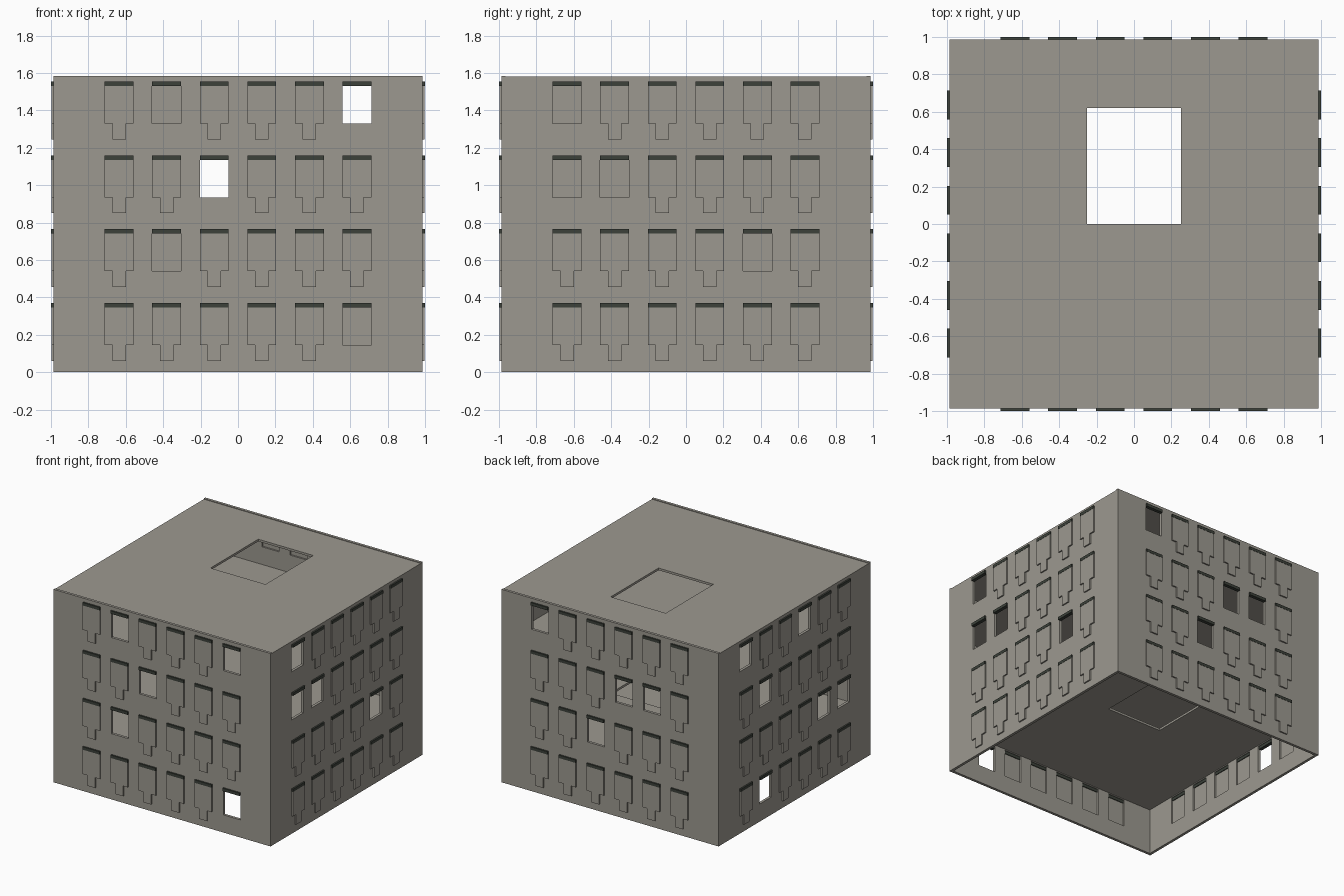
import bpy, bmesh, math
from mathutils import Matrix

if "Cube" in bpy.data.objects:
    bpy.data.objects.remove(bpy.data.objects["Cube"])

STORY, HALF, THICK, TOP = 0.395, 0.987, 0.022, 1.585
COLS = [-0.635 + 0.254 * i for i in range(6)]
WIN_W, SILL, HEAD = 0.155, 0.145, 0.37
HOLE = (-0.25, 0.25, 0.0, 0.62)          # stair opening in every slab

# Open (unglazed) windows per wall: (storey, column seen from outside)
OPEN = {
    "front": {(0, 5), (1, 1), (2, 2), (3, 1), (3, 5)},
    "right": {(3, 0), (2, 0), (2, 1), (1, 4)},
    "back": {(3, 0), (2, 3), (2, 4), (1, 2)},
    "left": {(3, 0), (3, 3), (2, 1), (1, 4), (1, 5), (0, 1)},
}


def material(name, rgb):
    m = bpy.data.materials.new(name)
    m.diffuse_color = (*rgb, 1)
    m.use_nodes = True
    m.node_tree.nodes["Principled BSDF"].inputs["Base Color"].default_value = m.diffuse_color
    return m


CONCRETE = material("warm grey concrete", (0.335, 0.318, 0.278))
DARK = material("dark green grey", (0.045, 0.053, 0.042))


def finish(name, bm, mat, matrix=Matrix()):
    bmesh.ops.recalc_face_normals(bm, faces=bm.faces)
    bm.transform(matrix)
    me = bpy.data.meshes.new(name)
    bm.to_mesh(me)
    bm.free()
    me.materials.append(mat)
    ob = bpy.data.objects.new(name, me)
    bpy.context.collection.objects.link(ob)
    return ob


def prism(bm, outline, vec):
    """Extrude a closed 3D outline along vec."""
    face = bm.faces.new([bm.verts.new(p) for p in outline])
    ext = bmesh.ops.extrude_face_region(bm, geom=[face], use_keep_orig=True)
    verts = [g for g in ext["geom"] if isinstance(g, bmesh.types.BMVert)]
    bmesh.ops.translate(bm, verts=verts, vec=vec)


def grid_plate(bm, us, vs, is_hole, place, vec):
    """Plate made of grid cells with rectangular holes left out."""
    vert = {(i, j): bm.verts.new(place(u, v))
            for i, u in enumerate(us) for j, v in enumerate(vs)}
    faces = [bm.faces.new([vert[i, j], vert[i + 1, j], vert[i + 1, j + 1], vert[i, j + 1]])
             for i in range(len(us) - 1) for j in range(len(vs) - 1) if not is_hole(i, j)]
    ext = bmesh.ops.extrude_face_region(bm, geom=faces, use_keep_orig=True)
    verts = [g for g in ext["geom"] if isinstance(g, bmesh.types.BMVert)]
    bmesh.ops.translate(bm, verts=verts, vec=vec)


# Four walls, each built facing the front and turned into place
for k, side in enumerate(OPEN):
    turn = Matrix.Rotation(k * math.pi / 2, 4, "Z")
    facing_y = side in ("front", "back")
    edge = HALF if facing_y else HALF - THICK
    top = TOP if facing_y else TOP - 0.006

    # wall with a window opening in every odd grid cell
    us = [-edge] + [c + s * WIN_W / 2 for c in COLS for s in (-1, 1)] + [edge]
    zs = [0] + [STORY * r + h for r in range(4) for h in (SILL, HEAD)] + [top]
    bm = bmesh.new()
    grid_plate(bm, us, zs, lambda i, j: i % 2 and j % 2,
               lambda u, z: (u, -HALF, z), (0, THICK, 0))
    finish(side + "_wall", bm, CONCRETE, turn)

    # closed window panels with a narrow tongue below, and dark head strips
    panels, heads = bmesh.new(), bmesh.new()
    for r in range(4):
        for c, u in enumerate(COLS):
            z0, z1, w = STORY * r + SILL, STORY * r + HEAD, WIN_W / 2
            prism(heads, [(u - w, -1, z1 - 0.024), (u + w, -1, z1 - 0.024),
                          (u + w, -1, z1), (u - w, -1, z1)], (0, 0.028, 0))
            if (r, c) in OPEN[side]:
                continue
            t, zb = 0.035, z0 - 0.085
            shape = [(-t, zb), (t, zb), (t, z0), (w, z0), (w, z1 - 0.024),
                     (-w, z1 - 0.024), (-w, z0), (-t, z0)]
            prism(panels, [(u + a, -0.998, z) for a, z in shape], (0, 0.02, 0))
    finish(side + "_window_panels", panels, CONCRETE, turn)
    finish(side + "_window_heads", heads, DARK, turn)

# Floor slabs and roof, each with the stair opening
for level in range(1, 5):
    inner = HALF - THICK
    x_edge = HALF if level == 4 else inner
    z = STORY * level
    bm = bmesh.new()
    grid_plate(bm, [-x_edge, HOLE[0], HOLE[1], x_edge], [-inner, HOLE[2], HOLE[3], inner],
               lambda i, j: i == 1 and j == 1,
               lambda x, y: (x, y, z), (0, 0, -0.018))
    finish("roof" if level == 4 else "floor_slab_%d" % level, bm, CONCRETE)
